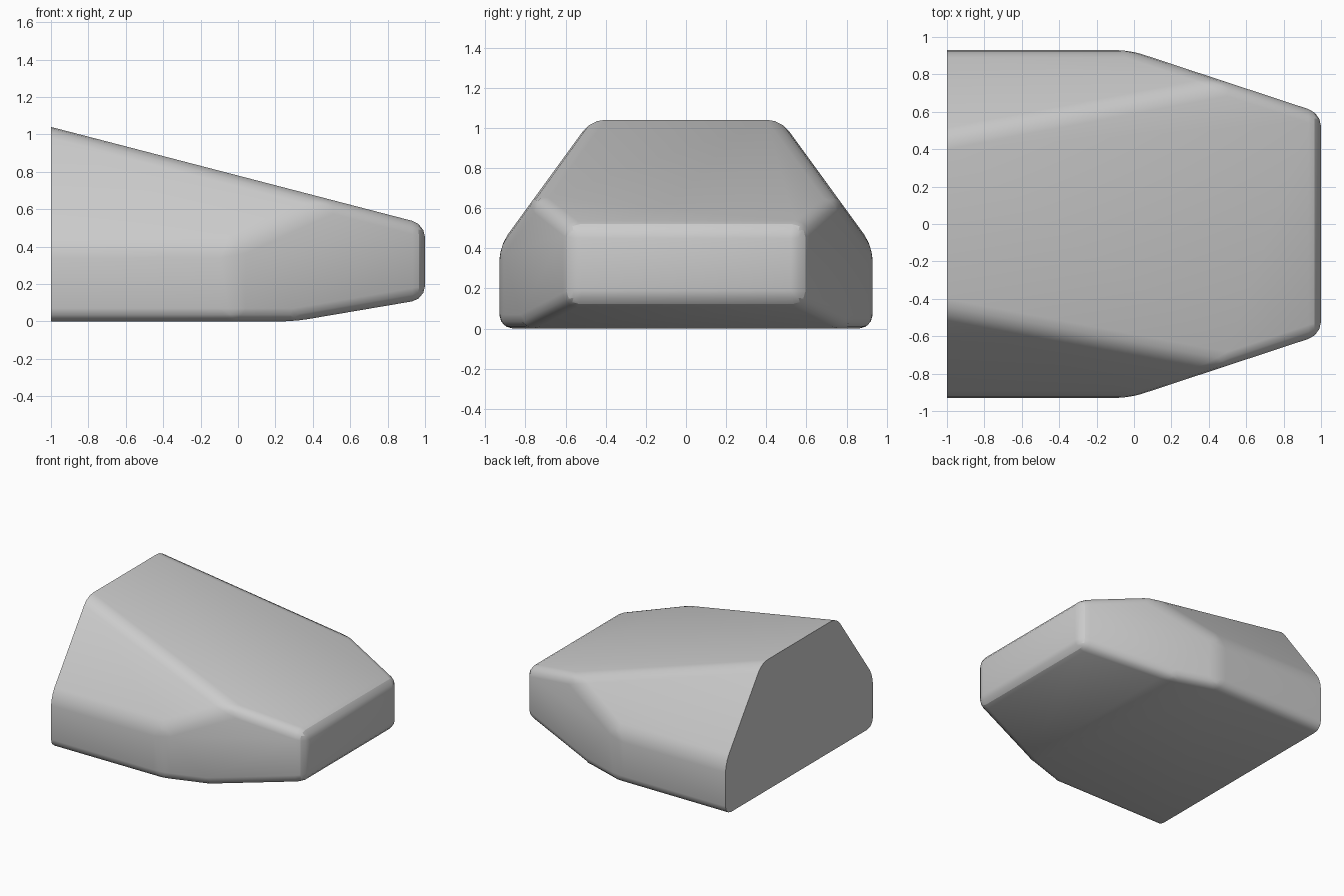
import bpy
import bmesh
from mathutils import Vector

if "Cube" in bpy.data.objects:
    bpy.data.objects.remove(bpy.data.objects["Cube"], do_unlink=True)

BACK_X = -1.0


def slice_off(bm, point, normal):
    """Remove everything beyond a plane and cap the opening."""
    geom = bm.verts[:] + bm.edges[:] + bm.faces[:]
    cut = bmesh.ops.bisect_plane(bm, geom=geom, dist=1e-5, plane_co=Vector(point),
                                 plane_no=Vector(normal).normalized(), clear_outer=True)
    edges = [e for e in cut["geom_cut"] if isinstance(e, bmesh.types.BMEdge)]
    bmesh.ops.edgeloop_fill(bm, edges=edges)


# Block that overshoots the flat back, so that its back rim stays sharp later
bm = bmesh.new()
bmesh.ops.create_cube(bm, size=1)
for v in bm.verts:
    v.co = (1.0 if v.co.x > 0 else BACK_X - 0.4,
            0.93 if v.co.y > 0 else -0.93,
            1.5 if v.co.z > 0 else 0.0)

# Sloping top, rising underside of the nose
slice_off(bm, (0, 0, 0.78), (0.26, 0, 1))
slice_off(bm, (0.3, 0, 0), (0.17, 0, -1))

# Leaning upper sides and tapered nose cheeks
for side in (-1, 1):
    slice_off(bm, (0, side * 0.93, 0.41), (0, side * 1.375, 1))
    slice_off(bm, (0, side * 0.922, 0), (0.33, side, 0))

# Rounded edges, then the flat back
bmesh.ops.recalc_face_normals(bm, faces=bm.faces[:])
bmesh.ops.bevel(bm, geom=bm.edges[:], offset=0.07, offset_type='OFFSET',
                segments=3, profile=0.5, affect='EDGES', clamp_overlap=True)
slice_off(bm, (BACK_X, 0, 0), (-1, 0, 0))
bmesh.ops.recalc_face_normals(bm, faces=bm.faces[:])

mesh = bpy.data.meshes.new("wedge_body")
bm.to_mesh(mesh)
bm.free()
body = bpy.data.objects.new("wedge_body", mesh)
bpy.context.collection.objects.link(body)

# Plain grey
grey = bpy.data.materials.new("plain_grey")
grey.use_nodes = True
colour = (0.6, 0.6, 0.6, 1)
grey.diffuse_color = colour
grey.node_tree.nodes["Principled BSDF"].inputs["Base Color"].default_value = colour
mesh.materials.append(grey)

# Smooth shading with a crisp back rim
bpy.ops.object.select_all(action='DESELECT')
body.select_set(True)
bpy.context.view_layer.objects.active = body
bpy.ops.object.shade_smooth_by_angle(angle=0.6)

# Crisp outline around the nose panel
bm = bmesh.new()
bm.from_mesh(mesh)
for e in bm.edges:
    in_nose = [f.calc_center_median().x > 0.972 for f in e.link_faces]
    if len(set(in_nose)) == 2:
        e.smooth = False
bm.to_mesh(mesh)
bm.free()
